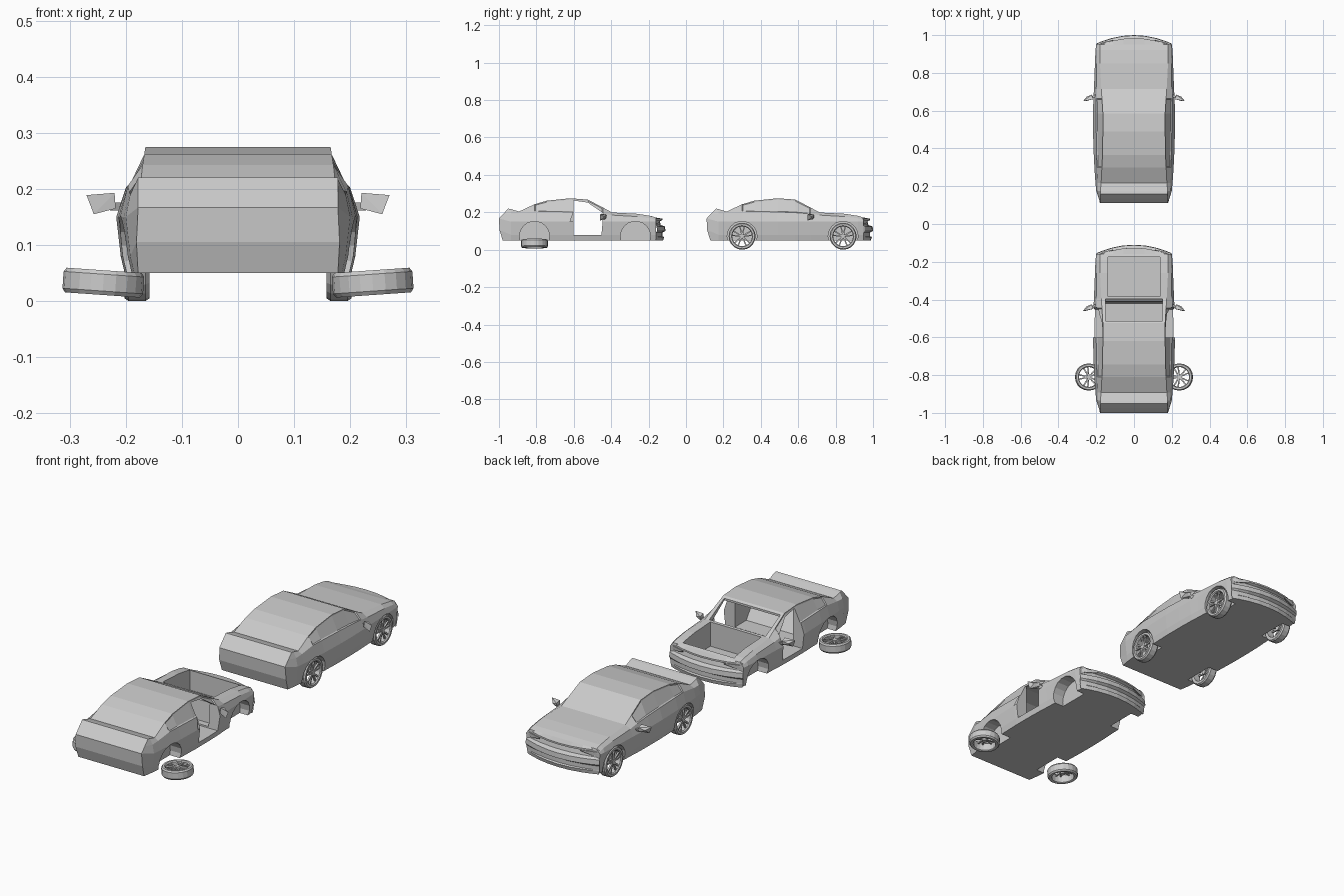
import bpy, bmesh
from math import sin, cos, pi, radians
from mathutils import Matrix, Vector

if "Cube" in bpy.data.objects:
    bpy.data.objects.remove(bpy.data.objects["Cube"])


def finish(name, bm, loc=(0, 0, 0), rot_y=0, rot_z=0):
    bmesh.ops.recalc_face_normals(bm, faces=bm.faces)
    me = bpy.data.meshes.new(name)
    bm.to_mesh(me)
    bm.free()
    ob = bpy.data.objects.new(name, me)
    bpy.context.collection.objects.link(ob)
    ob.location = loc
    ob.rotation_euler = (0, rot_y, rot_z)
    return ob


def prism(name, profile, x0, x1, dy=0):
    """Extrude a (y, z) outline from x0 to x1."""
    bm = bmesh.new()
    a = [bm.verts.new((x0, y, z)) for y, z in profile]
    b = [bm.verts.new((x1, y, z)) for y, z in profile]
    bm.faces.new(a)
    bm.faces.new(b[::-1])
    n = len(a)
    for i in range(n):
        j = (i + 1) % n
        bm.faces.new((a[i], a[j], b[j], b[i]))
    return finish(name, bm, (0, dy, 0))


def hull(name, pts, dy, side):
    bm = bmesh.new()
    for x, y, z in pts:
        bm.verts.new((x * side, y, z))
    bmesh.ops.convex_hull(bm, input=bm.verts[:])
    return finish(name, bm, (0, dy, 0))


def cut(ob, cutter):
    mod = ob.modifiers.new("cut", 'BOOLEAN')
    mod.operation = 'DIFFERENCE'
    mod.solver = 'EXACT'
    mod.object = cutter
    bpy.context.view_layer.objects.active = ob
    bpy.ops.object.modifier_apply(modifier=mod.name)
    bpy.data.objects.remove(cutter)


# body: tail outline, then stations (y, waist half width, belt x, belt z, top x, top z)
TAIL = [(.178, .13, .05), (.181, .113, .105), (.178, .11, .167), (.178, .135, .194), (.178, .16, .22)]
STATIONS = [
    (.175, .2, .192, .19, .178, .217), (.217, .204, .194, .194, .174, .204),
    (.30, .21, .196, .206, .17, .243), (.365, .213, .198, .205, .167, .262),
    (.49, .217, .2, .202, .165, .275), (.585, .217, .2, .198, .165, .268),
    (.665, .215, .2, .192, .17, .226), (.715, .212, .2, .185, .173, .199),
    (.85, .207, .198, .177, .18, .192), (.92, .204, .196, .168, .181, .181),
    (.95, .2, .194, .158, .181, .172)]


def body(dy):
    rings = [TAIL] + [[(w - .015, y, .05), (w - .008, y, .08), (w, y, .15), (bx, y, bz), (tx, y, tz)]
                      for y, w, bx, bz, tx, tz in STATIONS]
    bm = bmesh.new()
    vs = []
    for r in rings:
        vs.append([bm.verts.new(p) for p in r] + [bm.verts.new((-x, y, z)) for x, y, z in reversed(r)])
    glass = []
    for i in range(len(vs) - 1):
        for j in range(10):
            k = (j + 1) % 10
            f = bm.faces.new((vs[i][j], vs[i + 1][j], vs[i + 1][k], vs[i][k]))
            if j in (3, 5) and 3 <= i <= 6:
                glass.append((j, f))
    for ring in (vs[0], vs[-1]):
        for j in range(4):
            bm.faces.new((ring[j], ring[j + 1], ring[8 - j], ring[9 - j]))
    bmesh.ops.recalc_face_normals(bm, faces=bm.faces)
    # recessed side windows
    for side in (3, 5):
        bmesh.ops.inset_region(bm, faces=[f for j, f in glass if j == side], thickness=.006, depth=-.004)
    ob = finish("car_body", bm, (0, dy, 0))
    # wheel wells
    for y in (.30, .84):
        arch = [(y + .08 * cos(a * pi / 9), .072 + .08 * sin(a * pi / 9)) for a in range(18)]
        for s in (1, -1):
            cut(ob, prism("well_cutter", arch, s * .145, s * .3, dy))
    return ob


def nose(dy):
    """Curved front: rows of (y, z, half width, bow)."""
    rows = [(.95, .172, .181, 0), (.984, .166, .192, .04), (.984, .158, .194, .04), (.97, .152, .194, .03),
            (.975, .132, .196, .03), (.998, .124, .199, .045), (1.0, .10, .2, .045),
            (.985, .092, .198, .035), (.985, .072, .196, .035), (.994, .068, .196, .045),
            (.988, .05, .192, .04), (.945, .05, .185, 0)]
    ts = [-1, -.85, -.6, -.3, 0, .3, .6, .85, 1]
    bm = bmesh.new()
    g = [[bm.verts.new((h * t, y - b * t * t, z)) for t in ts] for y, z, h, b in rows]
    for a, b in zip(g, g[1:]):
        for i in range(len(ts) - 1):
            bm.faces.new((a[i], a[i + 1], b[i + 1], b[i]))
    finish("front_bumper", bm, (0, dy, 0))


def wheel(loc, rot_y=0, rot_z=0):
    prof = [(-.022, .056), (-.022, .067), (-.015, .072), (.015, .072), (.022, .067),
            (.022, .057), (.017, .053), (-.02, .053)]
    n = 20
    bm = bmesh.new()
    v = [[bm.verts.new((x, r * cos(2 * pi * k / n), r * sin(2 * pi * k / n))) for x, r in prof]
         for k in range(n)]
    for k in range(n):
        for j in range(8):
            a, b, m = v[k], v[(k + 1) % n], (j + 1) % 8
            bm.faces.new((a[j], a[m], b[m], b[j]))
    # paired spokes
    for k in range(10):
        ang = 2 * pi * (k // 2) / 5 + (.22 if k % 2 else -.22)
        m = Matrix.Rotation(ang, 4, 'X') @ Matrix.Translation((.012, 0, .031)) \
            @ Matrix.Diagonal((.008, .007, .046, 1))
        bmesh.ops.create_cube(bm, size=1, matrix=m)
    # hub
    bmesh.ops.create_cone(bm, cap_ends=True, segments=10, radius1=.013, radius2=.011, depth=.022,
                          matrix=Matrix.Translation((.007, 0, 0)) @ Matrix.Rotation(pi / 2, 4, 'Y'))
    finish("wheel", bm, loc, rot_y, rot_z)


def trim(dy):
    for s in (1, -1):
        hull("door_mirror", [(.22, .66, .193), (.27, .65, .189), (.257, .65, .155), (.218, .66, .165),
                             (.222, .685, .186), (.25, .675, .176), (.222, .682, .168)], dy, s)
        hull("mirror_arm", [(.195, .69, .175), (.195, .675, .175), (.195, .68, .16),
                            (.228, .675, .176), (.228, .665, .176), (.228, .67, .162)], dy, s)
        hull("headlight", [(.11, .975, .158), (.11, .972, .152), (.165, .962, .16), (.165, .96, .14),
                           (.197, .944, .155), (.197, .944, .142), (.199, .92, .158), (.15, .94, .15)], dy, s)


# complete car at the rear of the scene
body(0)
nose(0)
trim(0)
for y in (.30, .84):
    wheel((.18, y, .072))
    wheel((-.18, y, .072), rot_z=pi)

# stripped car: no doors, windscreen, bonnet or fitted wheels
D = -1.11
shell = body(D)
nose(D)
trim(D)
cabin = [(.42, .085), (.69, .085), (.70, .18), (.585, .26), (.49, .267), (.40, .26), (.35, .235), (.36, .17)]
door = [(.508, .078), (.658, .078), (.668, .195), (.585, .252), (.508, .263)]
screen = [(.597, .24), (.597, .3), (.712, .3), (.712, .19), (.69, .175)]
bay = [(.725, .08), (.935, .08), (.935, .3), (.725, .3)]
for prof, h in ((cabin, .157), (door, .3), (screen, .152), (bay, .138)):
    cut(shell, prism("opening_cutter", prof, -h, h, D))

# loose wheels lying beside it
wheel((.24, -.81, .033), rot_y=radians(-94))
wheel((-.24, -.81, .033), rot_y=radians(-86))
